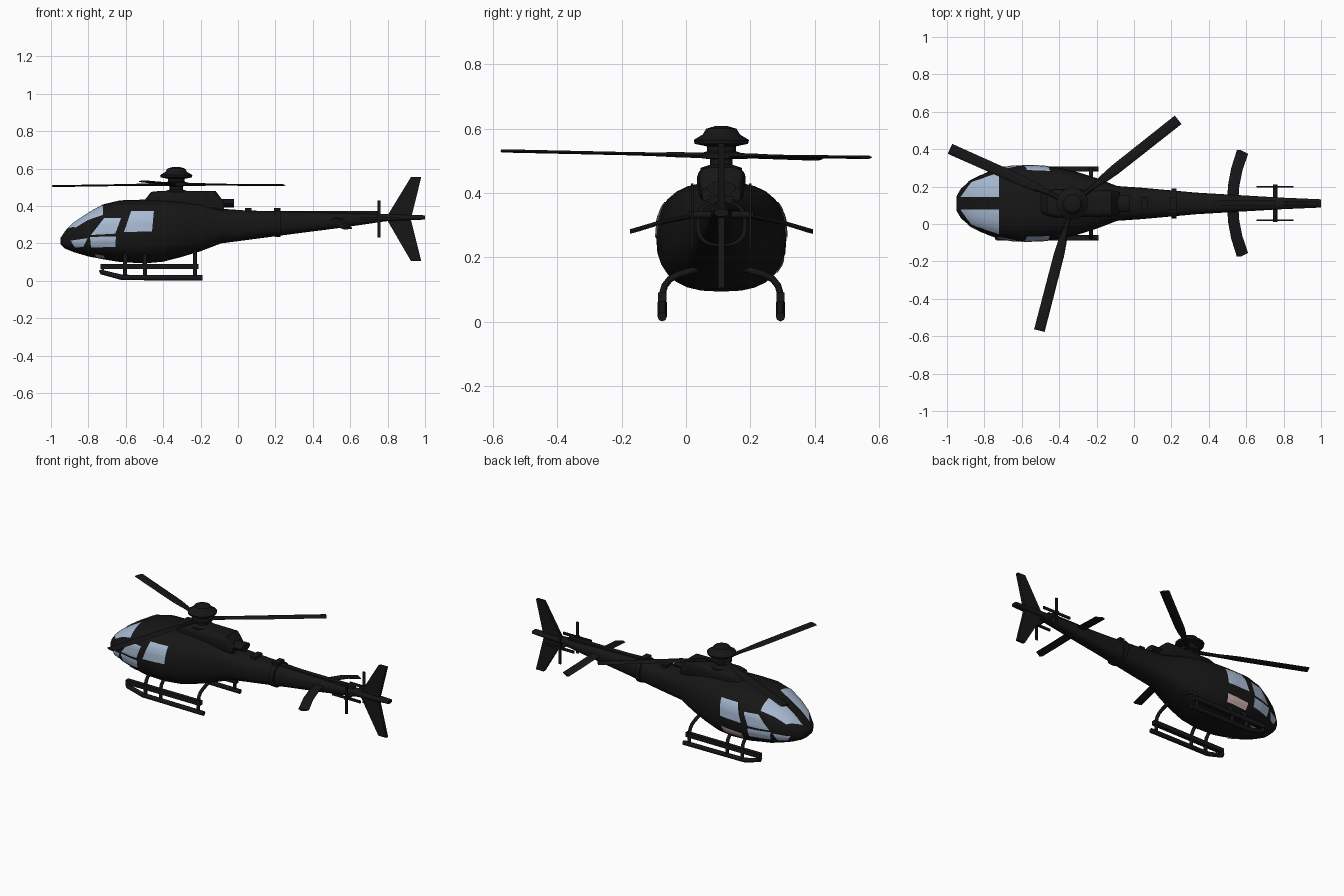
import bpy, bmesh, math
from mathutils import Vector
from mathutils.bvhtree import BVHTree

if "Cube" in bpy.data.objects:
    bpy.data.objects.remove(bpy.data.objects["Cube"])

YC = 0.11  # fuselage centre line


def mat(name, col):
    m = bpy.data.materials.new(name)
    m.diffuse_color = (*col, 1)
    m.use_nodes = True
    m.node_tree.nodes["Principled BSDF"].inputs["Base Color"].default_value = m.diffuse_color
    return m


BLACK = mat("black_paint", (0.008, 0.008, 0.008))
GLASS = mat("pale_glass", (0.40, 0.50, 0.66))
PINK = mat("pink_trim", (0.62, 0.42, 0.42))


def build(name, verts, faces, m=BLACK, smooth=True):
    me = bpy.data.meshes.new(name)
    me.from_pydata([tuple(v) for v in verts], [], faces)
    bm = bmesh.new()
    bm.from_mesh(me)
    bmesh.ops.recalc_face_normals(bm, faces=bm.faces)
    bm.to_mesh(me)
    bm.free()
    me.materials.append(m)
    ob = bpy.data.objects.new(name, me)
    bpy.context.collection.objects.link(ob)
    if smooth:
        bpy.ops.object.select_all(action='DESELECT')
        ob.select_set(True)
        bpy.context.view_layer.objects.active = ob
        bpy.ops.object.shade_smooth_by_angle(angle=math.radians(30))
    return ob


def loft(name, rings, **kw):
    """Skin equal-length rings and cap both ends."""
    n = len(rings[0])
    faces = [(a * n + i, a * n + (i + 1) % n, (a + 1) * n + (i + 1) % n, (a + 1) * n + i)
             for a in range(len(rings) - 1) for i in range(n)]
    last = (len(rings) - 1) * n
    faces += [tuple(range(n)), tuple(range(last, last + n))]
    return build(name, [v for r in rings for v in r], faces, **kw)


def section(x, zlo, zhi, hw, e=2.6, n=28):
    """Superellipse cross-section at x."""
    out = []
    for i in range(n):
        a = 2 * math.pi * i / n
        c, s = math.cos(a), math.sin(a)
        out.append((x, YC + hw * math.copysign(abs(c) ** (2 / e), c),
                    (zlo + zhi) / 2 + (zhi - zlo) / 2 * math.copysign(abs(s) ** (2 / e), s)))
    return out


def box(name, lo, hi):
    return loft(name, [[(x, lo[1], lo[2]), (x, hi[1], lo[2]), (x, hi[1], hi[2]), (x, lo[1], hi[2])]
                       for x in (lo[0], hi[0])], smooth=False)


def tube(name, pts, r):
    cu = bpy.data.curves.new(name, 'CURVE')
    cu.dimensions = '3D'
    cu.bevel_depth, cu.bevel_resolution, cu.use_fill_caps = r, 2, True
    sp = cu.splines.new('POLY')
    sp.points.add(len(pts) - 1)
    for p, c in zip(sp.points, pts):
        p.co = (*c, 1)
    ob = bpy.data.objects.new(name, cu)
    bpy.context.collection.objects.link(ob)
    bpy.ops.object.select_all(action='DESELECT')
    ob.select_set(True)
    bpy.context.view_layer.objects.active = ob
    bpy.ops.object.convert(target='MESH')
    ob = bpy.context.object
    ob.data.materials.clear()
    ob.data.materials.append(BLACK)
    return ob


def plate(name, profile, t):
    """XZ outline thickened about the centre line."""
    return loft(name, [[(x, YC + s * t, z) for x, z in profile] for s in (-1, 1)], smooth=False)


# Fuselage and tail boom: x, bottom, top, half width
stations = [(-0.948, 0.195, 0.23, 0.04), (-0.925, 0.172, 0.265, 0.08), (-0.875, 0.152, 0.312, 0.122),
            (-0.80, 0.13, 0.362, 0.16), (-0.715, 0.114, 0.41, 0.188), (-0.63, 0.1, 0.43, 0.203),
            (-0.50, 0.093, 0.434, 0.2), (-0.40, 0.102, 0.434, 0.19), (-0.30, 0.128, 0.428, 0.167),
            (-0.20, 0.158, 0.415, 0.135), (-0.09, 0.2, 0.385, 0.093), (0.04, 0.217, 0.376, 0.084),
            (0.33, 0.255, 0.368, 0.058), (0.55, 0.283, 0.363, 0.045), (0.79, 0.318, 0.356, 0.031),
            (1.0, 0.327, 0.35, 0.022)]
body = loft("fuselage", [section(*s) for s in stations])
bm = bmesh.new()
bm.from_mesh(body.data)
bvh = BVHTree.FromBMesh(bm)
bm.free()


# Window panels laid on the fuselage surface
def panel(name, quad, side, m=GLASS, from_top=False, n=9):
    a, b, c, d = [Vector(q) for q in quad]
    verts = []
    for i in range(n + 1):
        for j in range(n + 1):
            u, v = i / n, j / n
            p = (a * (1 - u) + b * u) * (1 - v) + (d * (1 - u) + c * u) * v
            if from_top:
                o, dr = Vector((p.x, YC + side * p.y, 1)), Vector((0, 0, -1))
            else:
                o, dr = Vector((p.x, YC + side, p.y)), Vector((0, -side, 0))
            hit = bvh.ray_cast(o, dr)
            if hit[0] is None:
                hit = bvh.find_nearest(o + dr)
            nrm = hit[1]
            if nrm.dot(dr) > 0:
                nrm = -nrm
            verts.append(hit[0] + nrm * 0.004)
    k = n + 1
    faces = [(i * k + j, (i + 1) * k + j, (i + 1) * k + j + 1, i * k + j + 1)
             for i in range(n) for j in range(n)]
    ob = build(name, verts, faces, m)
    f = ob.data.polygons[n * n // 2]
    if (f.normal.z if from_top else f.normal.y * side) < 0:
        ob.data.flip_normals()


for s, tag in ((-1, "left"), (1, "right")):
    panel("windscreen_" + tag, [(-0.925, 0.033), (-0.72, 0.033), (-0.72, 0.163), (-0.868, 0.112)], s, from_top=True)
    panel("front_door_window_" + tag, [(-0.785, 0.245), (-0.655, 0.252), (-0.625, 0.333), (-0.715, 0.333)], s)
    panel("lower_door_window_" + tag, [(-0.785, 0.18), (-0.655, 0.183), (-0.652, 0.237), (-0.79, 0.235)], s)
    panel("chin_window_" + tag, [(-0.87, 0.18), (-0.825, 0.183), (-0.802, 0.228), (-0.893, 0.215)], s)
    panel("rear_door_window_" + tag, [(-0.61, 0.26), (-0.46, 0.265), (-0.45, 0.37), (-0.572, 0.37)], s)
    panel("chin_trim_" + tag, [(-0.76, 0.128), (-0.71, 0.122), (-0.715, 0.137), (-0.765, 0.147)], s, PINK)
panel("door_trim", [(-0.61, 0.15), (-0.47, 0.155), (-0.46, 0.2), (-0.61, 0.19)], 1, PINK)

# Engine cowling, exhaust and fairings
loft("engine_cowling", [section(x, 0.37, zt, w, 4) for x, zt, w in
     [(-0.5, 0.43, 0.05), (-0.465, 0.475, 0.065), (-0.42, 0.48, 0.076), (-0.12, 0.48, 0.07), (-0.075, 0.42, 0.06)]])
loft("exhaust", [section(x, 0.393, 0.437, 0.045, 2, 16) for x in (-0.15, -0.022)])
for i, x in enumerate((0.055, 0.21)):
    box(f"boom_fairing_{i}", (x - 0.018, YC - 0.035, 0.34), (x + 0.018, YC + 0.035, 0.39))
loft("boom_collar", [section(x, 0.234, 0.376, 0.08) for x in (0.2, 0.228)])
box("drive_shaft_cover", (-0.05, YC - 0.015, 0.35), (0.75, YC + 0.015, 0.372))

# Main rotor mast and hub (lathe)
HUB = Vector((-0.33, YC, 0))
prof = [(0.065, 0.44), (0.065, 0.478), (0.035, 0.488), (0.035, 0.505), (0.06, 0.508), (0.06, 0.525),
        (0.045, 0.53), (0.045, 0.545), (0.083, 0.553), (0.086, 0.565), (0.058, 0.582), (0.047, 0.6), (0.02, 0.608)]
loft("rotor_hub", [[HUB + Vector((r * math.cos(a), r * math.sin(a), z))
                    for a in [math.tau * i / 16 for i in range(16)]] for r, z in prof])

# Main rotor blades
for i, tip in enumerate([(-0.984, 0.402, 0.506), (0.236, 0.557, 0.511), (-0.506, -0.57, 0.531)]):
    root = HUB + Vector((0, 0, 0.516))
    d = Vector(tip) - root
    side = Vector((-d.y, d.x, 0)).normalized()
    up = Vector((0, 0, 1))
    rings = []
    for t, w, h in [(0.05, 0.017, 0.009), (0.2, 0.013, 0.008), (0.3, 0.023, 0.006), (0.4, 0.028, 0.005), (1, 0.029, 0.005)]:
        p = root + d * t
        rings.append([p - side * w, p - side * w * 0.4 + up * h, p + side * w * 0.6 + up * h,
                      p + side * w, p + side * w * 0.6 - up * h, p - side * w * 0.4 - up * h])
    loft(f"main_blade_{i}", rings, smooth=False)

# Tail fins
plate("upper_fin", [(0.79, 0.335), (0.80, 0.35), (0.925, 0.555), (0.98, 0.555), (0.928, 0.345), (0.92, 0.335)], 0.01)
plate("lower_fin", [(0.79, 0.335), (0.80, 0.32), (0.925, 0.105), (0.98, 0.105), (0.925, 0.325), (0.92, 0.335)], 0.01)

# Drooped, swept tailplane
rings = []
for off, x, z in [(-0.285, 0.55, 0.28), (-0.19, 0.52, 0.308), (-0.1, 0.503, 0.326), (0, 0.497, 0.335),
                  (0.1, 0.503, 0.326), (0.19, 0.52, 0.308), (0.285, 0.55, 0.28)]:
    k = 0.02 * off / 0.285
    rings.append([(x, YC + off, z), (x + 0.02, YC + off, z + 0.007), (x + 0.06, YC + off - k, z + 0.002),
                  (x + 0.06, YC + off - k, z - 0.002), (x + 0.02, YC + off, z - 0.007)])
loft("tailplane", rings, smooth=False)

# Tail rotors on a common shaft
tube("tail_rotor_shaft", [(0.754, YC - 0.1, 0.332), (0.754, YC + 0.1, 0.332)], 0.012)
for s, tag in ((-1, "left"), (1, "right")):
    y = YC + s * 0.09
    box("tail_blades_vertical_" + tag, (0.746, y - 0.004, 0.23), (0.762, y + 0.004, 0.43))
    box("tail_blades_level_" + tag, (0.654, y - 0.004, 0.324), (0.854, y + 0.004, 0.34))

# Landing skids
for s, tag in ((-1, "left"), (1, "right")):
    y = YC + s * 0.184
    tube("skid_" + tag, [(-0.73, y, 0.06), (-0.725, y, 0.045), (-0.62, y, 0.018), (-0.19, y, 0.015)], 0.0145)
    box("step_" + tag, (-0.735, y - 0.013, 0.062), (-0.21, y + 0.013, 0.09))
    for i, x in enumerate((-0.604, -0.497, -0.23)):
        tube(f"skid_leg_{tag}_{i}", [(x, YC + s * o, z) for o, z in
             [(0.184, 0.015), (0.184, 0.085), (0.176, 0.112), (0.16, 0.132), (0.13, 0.147), (0.07, 0.165)]], 0.0105)
